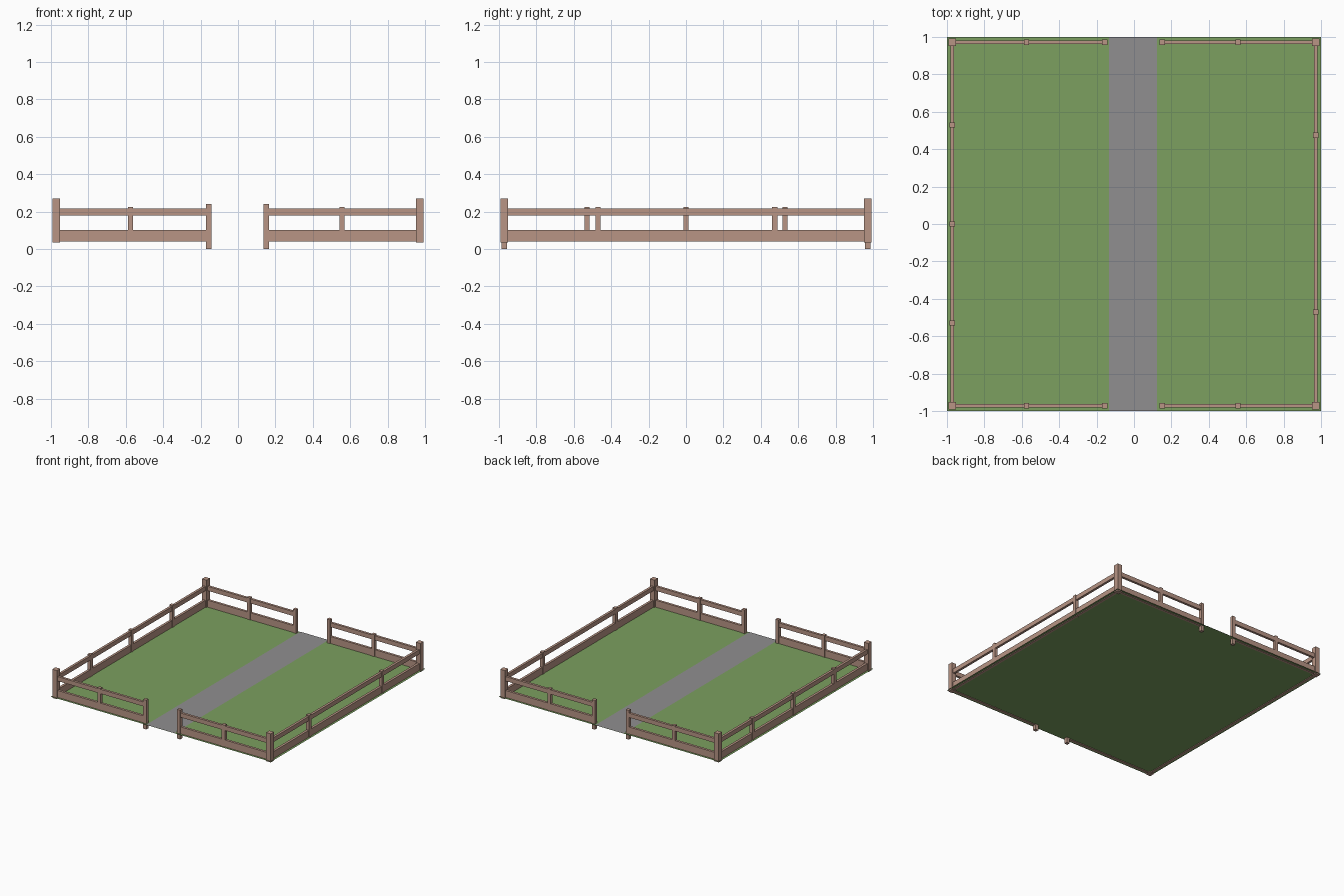
import bpy

if "Cube" in bpy.data.objects:
    bpy.data.objects.remove(bpy.data.objects["Cube"])

def material(name, rgb):
    m = bpy.data.materials.new(name)
    m.diffuse_color = (*rgb, 1)
    m.use_nodes = True
    m.node_tree.nodes["Principled BSDF"].inputs["Base Color"].default_value = m.diffuse_color
    return m

GRASS = material("grass green", (0.20, 0.35, 0.115))
PATH = material("path grey", (0.28, 0.275, 0.28))
WOOD = material("fence wood", (0.48, 0.30, 0.235))

def mesh(name, verts, faces, mat):
    me = bpy.data.meshes.new(name)
    me.from_pydata(verts, [], faces)
    me.materials.append(mat)
    ob = bpy.data.objects.new(name, me)
    bpy.context.collection.objects.link(ob)

def box(name, x0, x1, y0, y1, z0, z1, mat=WOOD):
    x0, x1 = sorted((x0, x1))
    y0, y1 = sorted((y0, y1))
    v = [(x, y, z) for z in (z0, z1) for x, y in ((x0, y0), (x1, y0), (x1, y1), (x0, y1))]
    f = [(3, 2, 1, 0), (4, 5, 6, 7), (0, 1, 5, 4), (1, 2, 6, 5), (2, 3, 7, 6), (3, 0, 4, 7)]
    mesh(name, v, f, mat)

def sheet(name, x0, x1, z, mat):
    mesh(name, [(x0, -1, z), (x1, -1, z), (x1, 1, z), (x0, 1, z)], [(0, 1, 2, 3)], mat)

def post(name, x, y, half, z0, z1):
    box(name, x - half, x + half, y - half, y + half, z0, z1)

# Lawn and path
G = 0.045
sheet("lawn", -1, 1, G, GRASS)
sheet("path", -0.133, 0.123, G + 0.002, PATH)

C = 0.972                                   # fence line
RAILS = (("lower_rail", 0.04, 0.102, 0.010), ("upper_rail", 0.18, 0.216, 0.010))

for sx in (-1, 1):
    # Side rails
    for name, z0, z1, h in RAILS:
        box("side_" + name, sx * (C - h), sx * (C + h), -0.96, 0.96, z0, z1)
    # Side posts
    for y in ((-0.53, 0, 0.53) if sx < 0 else (-0.47, 0.475)):
        post("side_post", sx * C, y, 0.014, 0.042, 0.225)
    for sy in (-1, 1):
        # Corner and gate posts
        post("corner_post", sx * C, sy * C, 0.021, 0.035, 0.27)
        post("gate_post", -0.157 if sx < 0 else 0.151, sy * C, 0.014, 0.005 - 0.005, 0.24)
        # End rails and middle post
        for name, z0, z1, h in RAILS:
            box("end_" + name, sx * 0.155, sx * 0.96, sy * (C - h), sy * (C + h), z0, z1)
        post("end_post", -0.575 if sx < 0 else 0.556, sy * C, 0.014, 0.042, 0.225)
